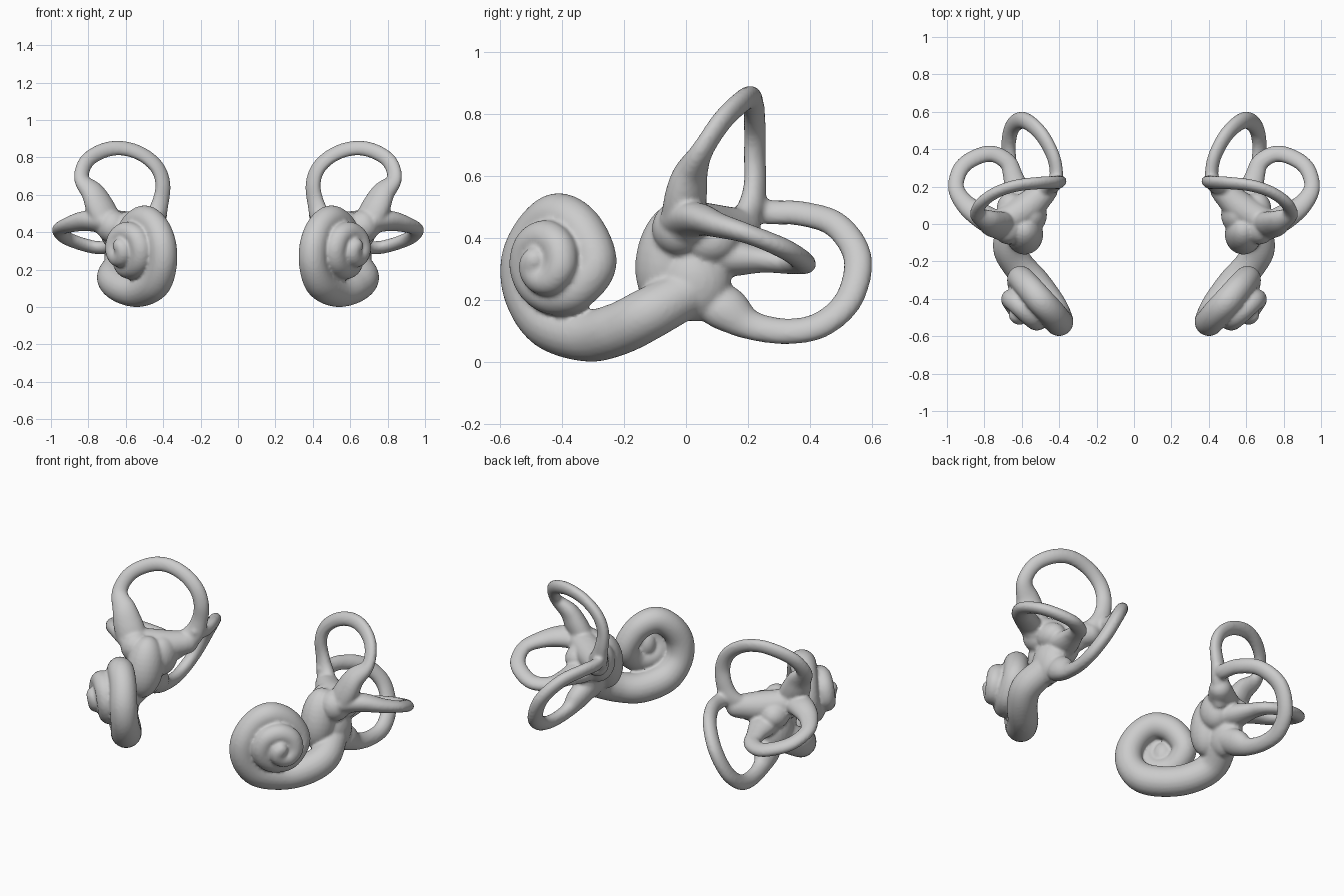
import bpy, bmesh
from math import sin, cos, pi, radians
from mathutils import Vector, Matrix

bm = bmesh.new()


def spline(keys, steps=8):
    """Smooth path through (x, y, z, radius) keys."""
    k = [Vector(p) for p in keys]
    k = [k[0] * 2 - k[1]] + k + [k[-1] * 2 - k[-2]]
    out = []
    for i in range(1, len(k) - 2):
        a, b, c, d = k[i - 1:i + 3]
        for s in range(steps):
            t = s / steps
            out.append(0.5 * (2 * b + (c - a) * t + (2 * a - 5 * b + 4 * c - d) * t ** 2
                              + (3 * b - a - 3 * c + d) * t ** 3))
    return out + [k[-2]]


def tube(keys, normal, flat=1.0, sides=20):
    """Closed tube with an oval section, thinner along the given normal."""
    path = spline(keys)
    n = Vector(normal).normalized()
    rings = []
    for i, p in enumerate(path):
        tan = (path[min(i + 1, len(path) - 1)] - path[max(i - 1, 0)]).to_3d().normalized()
        side = tan.cross(n).normalized()
        up = side.cross(tan)
        rings.append([bm.verts.new(p.to_3d() + p.w * (side * cos(2 * pi * j / sides)
                      + up * flat * sin(2 * pi * j / sides))) for j in range(sides)])
    for a, b in zip(rings, rings[1:]):
        for j in range(sides):
            bm.faces.new((a[j], a[(j + 1) % sides], b[(j + 1) % sides], b[j]))
    bm.faces.new(rings[0])
    bm.faces.new(rings[-1])
    # rounded ends
    for p in (path[0], path[-1]):
        blob(p.to_3d(), (p.w * flat * 0.96,) * 3)


def blob(centre, size, tilt=0):
    m = Matrix.Translation(centre) @ Matrix.Rotation(radians(tilt), 4, 'X') @ Matrix.Diagonal((*size, 1))
    bmesh.ops.create_uvsphere(bm, u_segments=24, v_segments=16, radius=1, matrix=m)


# cochlea: wide basal turn by points, inner turns as a tightening spiral
axis, across = Vector((0.75, -0.66, 0)), Vector((0.66, 0.75, 0))
snail = [(.64, 0, .22, .08), (.67, -.12, .155, .085), (.62, -.22, .105, .085),
         (.53, -.32, .085, .085), (.445, -.44, .125, .085), (.405, -.51, .22, .078),
         (.405, -.52, .33, .076), (.44, -.475, .425, .074), (.50, -.41, .47, .074),
         (.565, -.335, .425, .071)]
turns = [.15, .12, .097, .09, .09, .09, .088, .083, .074, .06, .046, .036, .03, .025]
for i, r in enumerate(turns):
    t = i / (len(turns) - 1)
    a = i * pi / 4
    c = Vector((.51, -.405, .315)).lerp(Vector((.64, -.475, .31)), t ** 0.55)
    p = c + across * r * cos(a) - Vector((0, 0, r * sin(a)))
    snail.append((*p, .069 - .026 * t))
tube(snail, axis)
blob((.565, -.42, .305), (.06, .06, .08))

# vestibule
blob((.585, -.055, .34), (.10, .105, .175), -12)
blob((.63, .03, .26), (.085, .115, .13))
blob((.67, -.02, .43), (.085, .09, .09))
blob((.55, .05, .38), (.085, .10, .115))
blob((.66, .08, .39), (.075, .09, .075))
tube([(.71, 0, .45, .075), (.58, .08, .425, .085), (.47, .18, .43, .065)], (0, 0, 1))

# superior canal with its ampulla, ending in the common crus
tube([(.70, -.01, .46, .085), (.74, .0, .54, .082), (.775, .015, .61, .068), (.835, .055, .685, .044),
      (.812, .115, .775, .041), (.73, .172, .832, .041), (.63, .205, .85, .041), (.52, .218, .82, .041),
      (.435, .222, .75, .042), (.402, .222, .66, .043), (.415, .222, .56, .047),
      (.45, .20, .47, .06), (.53, .12, .39, .065)], (-.47, -.82, .34), .75)

# posterior canal
tube([(.43, .20, .50, .045), (.415, .27, .482, .042), (.435, .37, .478, .042), (.50, .485, .44, .044),
      (.585, .553, .335, .046), (.645, .527, .205, .046), (.67, .44, .122, .045),
      (.665, .33, .098, .044), (.65, .21, .118, .05), (.635, .13, .17, .075),
      (.61, .05, .22, .07)], (-.83, .18, -.53), .8)

# lateral canal
tube([(.70, -.02, .45, .075), (.81, .04, .46, .07), (.90, .105, .44, .054), (.952, .20, .412, .043),
      (.91, .315, .365, .044), (.78, .376, .322, .045), (.68, .335, .318, .047),
      (.645, .25, .328, .055), (.62, .15, .335, .08), (.60, .06, .34, .085)], (0, .35, 1), .75)

bmesh.ops.recalc_face_normals(bm, faces=bm.faces)
mesh = bpy.data.meshes.new("inner_ear_pair")
bm.to_mesh(mesh)
bm.free()
ear = bpy.data.objects.new("inner_ear_pair", mesh)
bpy.context.collection.objects.link(ear)

# blend the parts into one skin, then mirror to the other side
skin = ear.modifiers.new("skin", 'REMESH')
skin.mode = 'VOXEL'
skin.voxel_size = 0.009
skin.use_smooth_shade = True
soft = ear.modifiers.new("soften", 'SMOOTH')
soft.factor = 0.5
soft.iterations = 5
mirror = ear.modifiers.new("mirror", 'MIRROR')
mirror.use_axis = (True, False, False)
